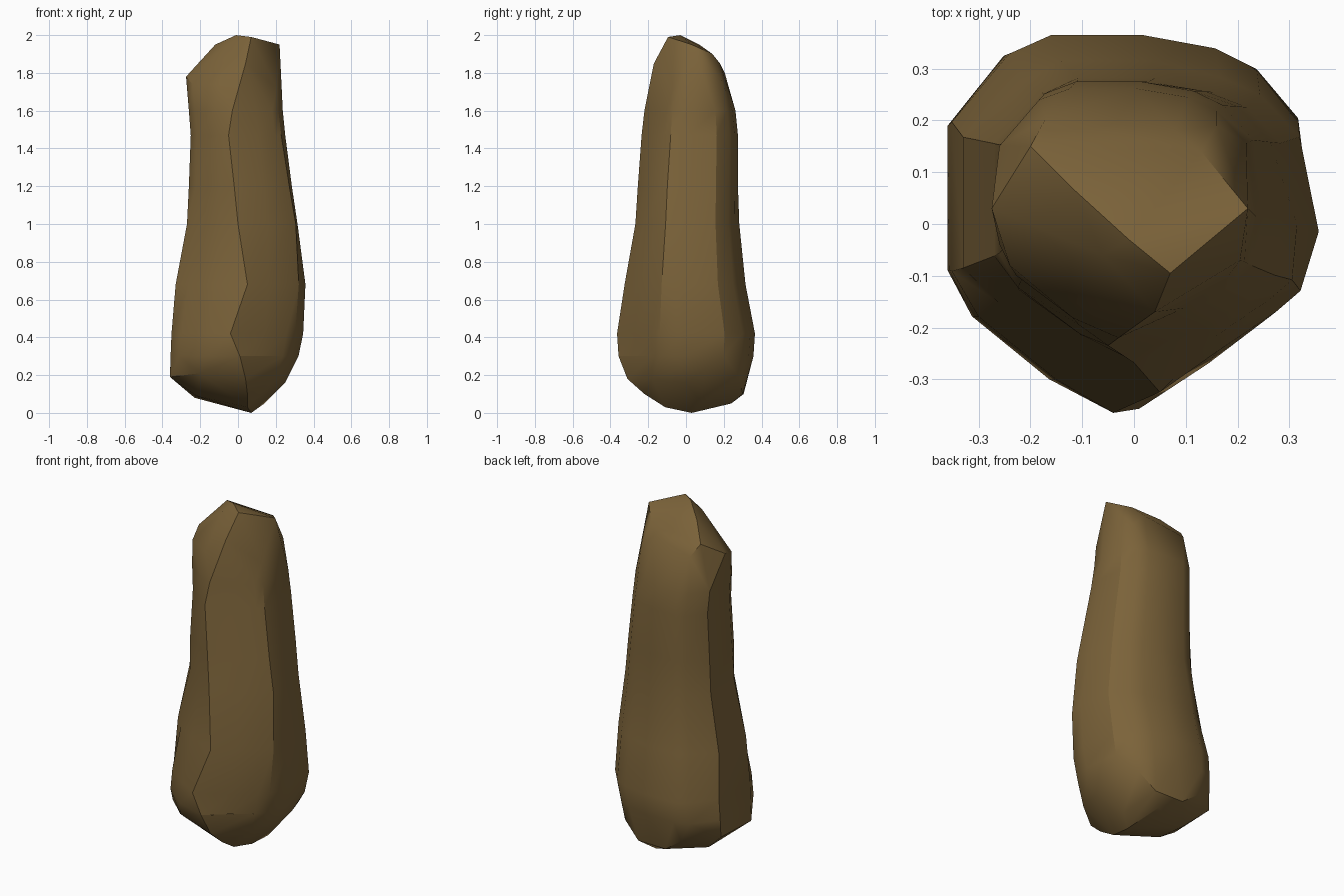
import bpy, bmesh, math

if "Cube" in bpy.data.objects:
    bpy.data.objects.remove(bpy.data.objects["Cube"])

# unit cross-section of the stone, counter-clockwise from the front ridge
SECTION = [(0, -1), (.42, -.74), (.75, -.5), (.88, -.38), (1, -.03), (.92, .56),
           (.69, .82), (.46, .93), (.06, 1), (-.45, 1), (-.69, .91), (-1, .54),
           (-1, -.25), (-.87, -.5), (-.43, -.84)]

# z, x min, x max, y min, y max, x of the front ridge,
# fullness of the front right, back right, back left and front left corners
RINGS = [(.30, -.357, .32, -.357, .357, .01, 1, 1, 1, 1),
         (.42, -.352, .345, -.365, .365, -.04, 1, 1, .99, .98),
         (.68, -.33, .357, -.325, .315, .05, 1.02, .97, .96, .92),
         (1.0, -.27, .315, -.268, .282, .0, 1.1, .97, .99, .97),
         (1.2, -.26, .285, -.255, .275, -.02, 1.08, 1, 1, 1),
         (1.47, -.25, .25, -.235, .275, -.05, 1.04, 1, 1, 1),
         (1.6, -.26, .237, -.22, .262, -.03, 1.03, 1, 1, 1)]
CORNERS = [(1, 2, 3), (5, 6, 7), (10,), (13, 14)]

# corner points of the chiselled ends
TOP = [(-.275, .03, 1.78), (-.24, -.08, 1.74), (-.1, -.16, 1.74), (.04, -.17, 1.85),
       (.07, -.095, 1.99), (-.01, -.03, 2), (.22, .03, 1.95), (-.06, -.06, 1.95),
       (-.12, .07, 1.95), (-.2, .15, 1.86), (-.17, .205, 1.8), (.08, .18, 1.85),
       (.13, .14, 1.9), (.16, .19, 1.76), (.205, -.07, 1.72)]
BOTTOM = [(-.36, .19, .2), (-.36, -.09, .19), (-.23, .12, .08), (-.22, -.05, .09),
          (.07, .03, 0), (.05, -.11, .03), (.05, -.22, .1), (.04, -.31, .18),
          (.03, .24, .05), (-.08, .305, .1), (.1, .3, .1), (.14, .08, .05),
          (.25, .0, .16), (.285, .1, .23), (.285, -.05, .23), (.2, -.18, .18),
          (.2, .28, .19), (-.19, .32, .18), (-.2, -.25, .21)]


def ring_points(z, x0, x1, y0, y1, ridge, *fullness):
    scale = {i: f for ids, f in zip(CORNERS, fullness) for i in ids}
    pts = []
    for i, (u, v) in enumerate(SECTION):
        k = scale.get(i, 1)
        pts.append(((x0 + x1) / 2 + k * u * (x1 - x0) / 2,
                    (y0 + y1) / 2 + k * v * (y1 - y0) / 2, z))
    pts[0] = (ridge, y0, z)
    return pts


def add_cap(bm, ring, points):
    """Convex end: hull of a ring and loose points, left open at the ring."""
    verts = [bm.verts.new(p) for p in ring + points]
    res = bmesh.ops.convex_hull(bm, input=verts)
    z = ring[0][2]
    flat = [f for f in res["geom"] if isinstance(f, bmesh.types.BMFace)
            and all(abs(v.co.z - z) < 1e-5 for v in f.verts)]
    bmesh.ops.delete(bm, geom=flat, context='FACES_ONLY')


bm = bmesh.new()
rings = [ring_points(*r) for r in RINGS]

# chiselled top and bottom
add_cap(bm, rings[-1], TOP)
add_cap(bm, rings[0], BOTTOM)

# tapering shaft
loops = [[bm.verts.new(p) for p in r] for r in rings]
n = len(SECTION)
for a, b in zip(loops, loops[1:]):
    for i in range(n):
        j = (i + 1) % n
        bm.faces.new((a[i], a[j], b[j], b[i]))

bmesh.ops.remove_doubles(bm, verts=bm.verts, dist=1e-4)
bmesh.ops.delete(bm, geom=[v for v in bm.verts if not v.link_faces], context='VERTS')
loose = [e for e in bm.edges if not e.link_faces]
bmesh.ops.delete(bm, geom=loose, context='EDGES')
bmesh.ops.recalc_face_normals(bm, faces=bm.faces)

mesh = bpy.data.meshes.new("standing_stone")
bm.to_mesh(mesh)
bm.free()
stone = bpy.data.objects.new("standing_stone", mesh)
bpy.context.collection.objects.link(stone)

# brown rock colour
mat = bpy.data.materials.new("brown_rock")
mat.diffuse_color = (.2, .125, .042, 1)
mat.use_nodes = True
mat.node_tree.nodes["Principled BSDF"].inputs["Base Color"].default_value = mat.diffuse_color
mesh.materials.append(mat)

# soft sides, sharp chisel edges
bpy.context.view_layer.objects.active = stone
stone.select_set(True)
bpy.ops.object.shade_smooth_by_angle(angle=math.radians(30))
